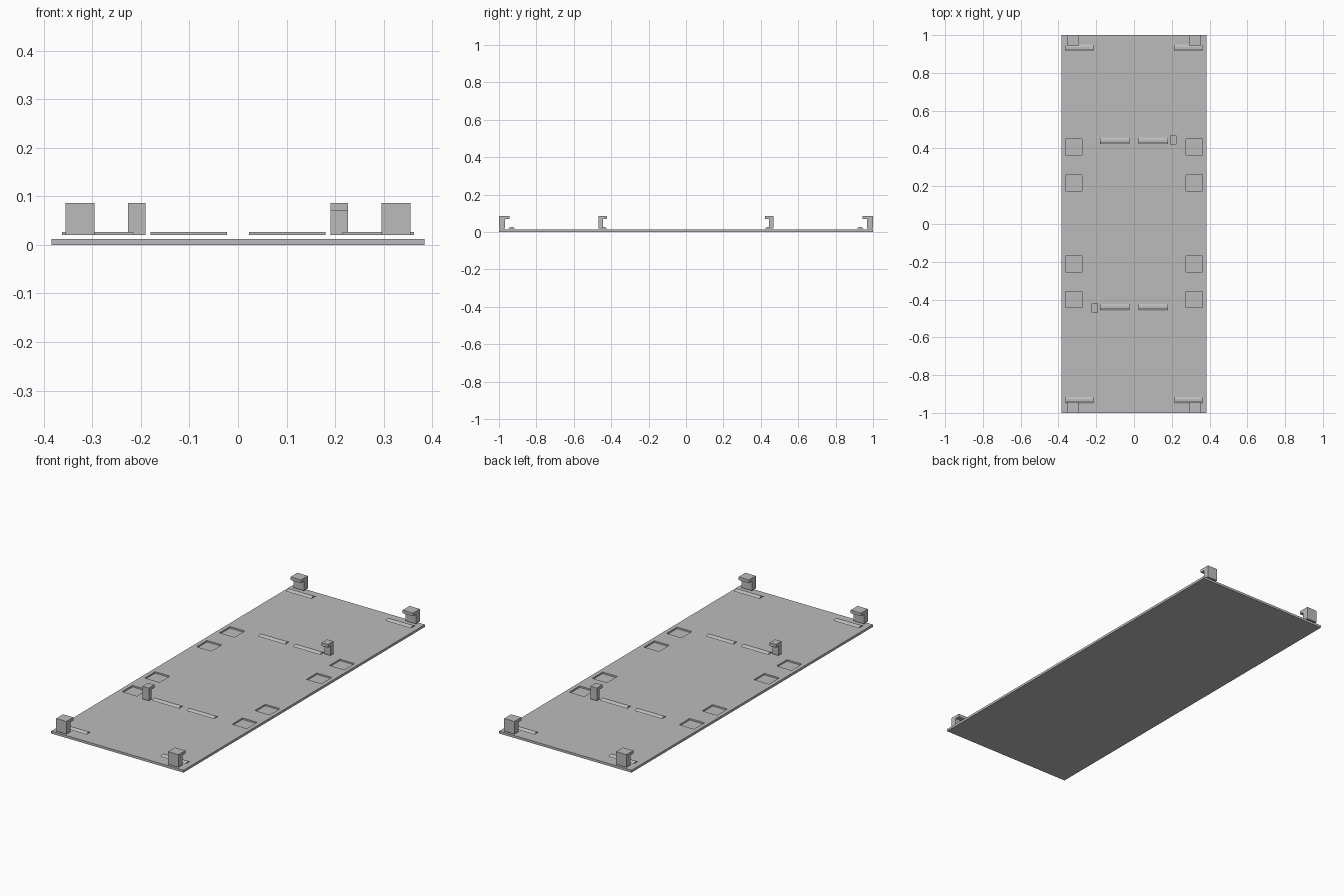
import bpy
import bmesh

cube = bpy.data.objects.get("Cube")
if cube:
    bpy.data.objects.remove(cube, do_unlink=True)

# Single grey material
grey = bpy.data.materials.new("plain_grey")
grey.use_nodes = True
colour = (0.5, 0.5, 0.5, 1)
grey.diffuse_color = colour
grey.node_tree.nodes["Principled BSDF"].inputs["Base Color"].default_value = colour

HALF_X, PLATE_TOP, FIT_BASE, CLIP_TOP = 0.384, 0.0125, 0.02, 0.0865


def finish(name, bm):
    bmesh.ops.recalc_face_normals(bm, faces=bm.faces)
    mesh = bpy.data.meshes.new(name)
    bm.to_mesh(mesh)
    bm.free()
    mesh.materials.append(grey)
    obj = bpy.data.objects.new(name, mesh)
    bpy.context.collection.objects.link(obj)
    return obj


def extrude_profile(name, profile, x0, x1):
    """Sweep a (y, z) outline along x."""
    bm = bmesh.new()
    face = bm.faces.new([bm.verts.new((x0, y, z)) for y, z in profile])
    swept = bmesh.ops.extrude_face_region(bm, geom=[face])["geom"]
    verts = [g for g in swept if isinstance(g, bmesh.types.BMVert)]
    bmesh.ops.translate(bm, verts=verts, vec=(x1 - x0, 0, 0))
    return finish(name, bm)


def box(name, x0, x1, y0, y1, z0, z1):
    return extrude_profile(name, [(y0, z0), (y1, z0), (y1, z1), (y0, z1)], x0, x1)


def clip(name, x, width, outer, inner, stem, side):
    """Hooked clip whose lip points towards the middle of the plate."""
    lip = 0.07
    outline = [(outer, FIT_BASE), (outer, CLIP_TOP), (inner, CLIP_TOP),
               (inner, lip), (outer - stem, lip), (outer - stem, FIT_BASE)]
    extrude_profile(name, [(side * y, z) for y, z in outline], x - width / 2, x + width / 2)


def ridge(name, x0, x1, y):
    """Low snap ridge with sloping flanks."""
    outline = [(y - 0.017, FIT_BASE), (y - 0.006, 0.0265),
               (y + 0.006, 0.0265), (y + 0.017, FIT_BASE)]
    extrude_profile(name, outline, x0, x1)


# Base plate with eight shallow square pockets
plate = box("base_plate", -HALF_X, HALF_X, -1, 1, 0, PLATE_TOP)
bm = bmesh.new()
for sx in (-1, 1):
    for y in (-0.40, -0.212, 0.217, 0.407):
        made = bmesh.ops.create_cube(bm, size=1)["verts"]
        bmesh.ops.scale(bm, verts=made, vec=(0.086, 0.086, 0.02))
        bmesh.ops.translate(bm, verts=made, vec=(sx * 0.319, y, 0.0145))
cutter = finish("pocket_cutter", bm)
cutter.hide_render = True
cutter.hide_set(True)
cut = plate.modifiers.new("pockets", "BOOLEAN")
cut.operation = "DIFFERENCE"
cut.solver = "EXACT"
cut.object = cutter

# Clips and ridges at both ends
for end, side in (("front", -1), ("back", 1)):
    for hand, sx in (("right", -1), ("left", 1)):
        clip(f"{end}_{hand}_corner_clip", sx * 0.325, 0.06, 1, 0.943, 0.032, side)
        for part, a, b, y in (("outer", 0.215, 0.362, 0.932), ("inner", 0.023, 0.18, 0.44)):
            x0, x1 = sorted((sx * a, sx * b))
            ridge(f"{end}_{hand}_{part}_ridge", x0, x1, side * y)
    clip(f"{end}_middle_clip", side * 0.208, 0.036, 0.468, 0.422, 0.024, side)
